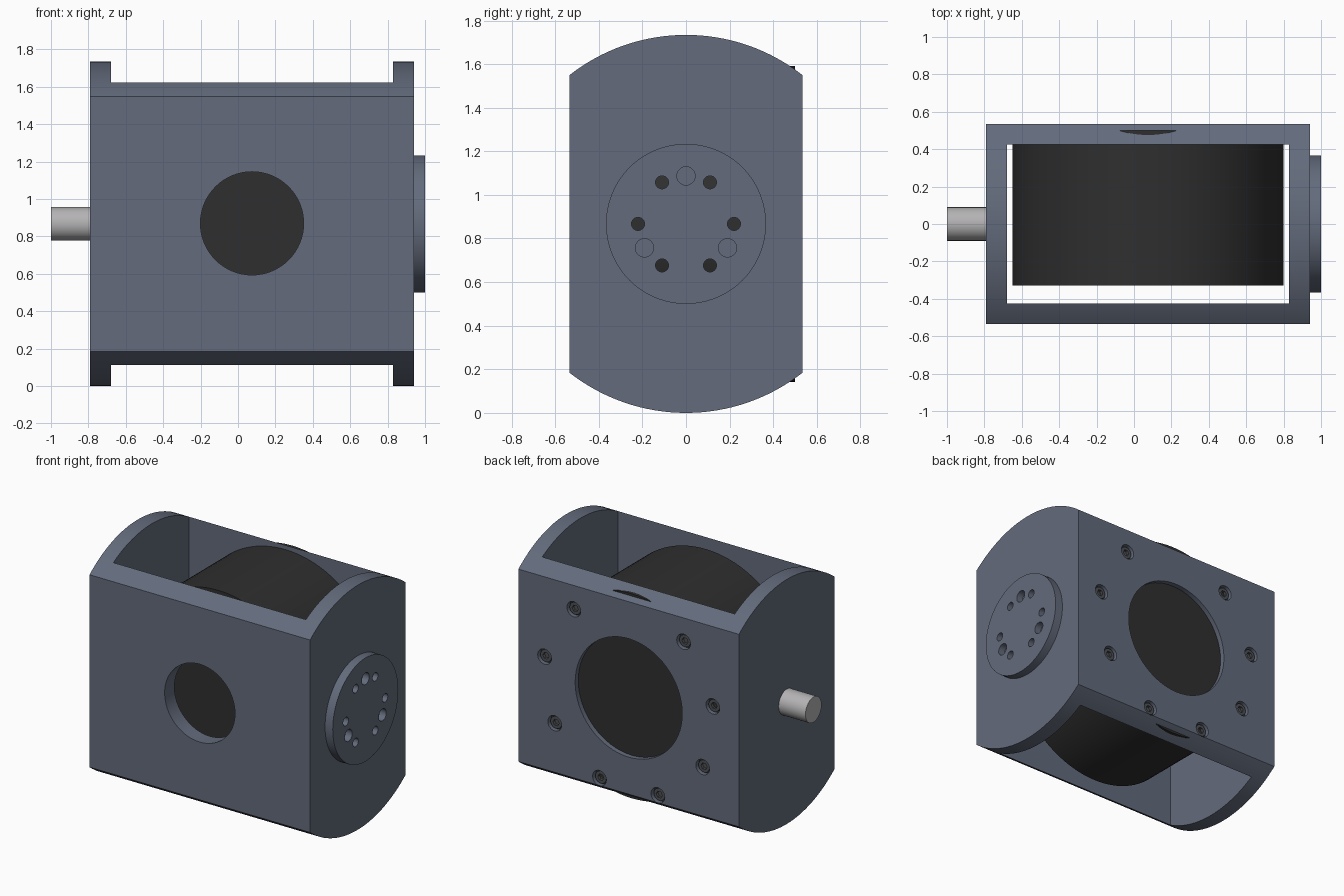
import bpy
import bmesh
from math import cos, sin, radians, sqrt, asin, pi
from mathutils import Matrix, Vector

cube = bpy.data.objects.get("Cube")
if cube:
    bpy.data.objects.remove(cube, do_unlink=True)


def material(name, color):
    mat = bpy.data.materials.new(name)
    mat.use_nodes = True
    mat.diffuse_color = (*color, 1)
    mat.node_tree.nodes["Principled BSDF"].inputs["Base Color"].default_value = (*color, 1)
    return mat


slate = material("slate blue metal", (0.125, 0.147, 0.2))
black = material("black housing", (0.028, 0.028, 0.028))
steel = material("pale steel", (0.46, 0.45, 0.46))
dark_steel = material("dark screw steel", (0.075, 0.08, 0.09))

CX, CZ = 0.075, 0.867      # drum axis
HALF_Y, WALL = 0.535, 0.11
X0, X1 = -0.79, 0.94       # frame ends


def finish(bm, name, mat):
    bmesh.ops.recalc_face_normals(bm, faces=bm.faces[:])
    mesh = bpy.data.meshes.new(name)
    bm.to_mesh(mesh)
    bm.free()
    obj = bpy.data.objects.new(name, mesh)
    bpy.context.collection.objects.link(obj)
    mesh.materials.append(mat)
    return obj


def prism(name, axis, start, end, outline, mat):
    """Extrude a closed outline of 3D points along an axis."""
    bm = bmesh.new()
    direction = Vector((1, 0, 0)) if axis == "x" else Vector((0, 1, 0))
    face = bm.faces.new([bm.verts.new(Vector(p) + direction * start) for p in outline])
    extruded = bmesh.ops.extrude_face_region(bm, geom=[face])["geom"]
    verts = [g for g in extruded if isinstance(g, bmesh.types.BMVert)]
    bmesh.ops.translate(bm, verts=verts, vec=direction * (end - start))
    return finish(bm, name, mat)


def cylinder(name, axis, start, end, u, z, radius, mat, sides=64):
    """Cylinder along x or y; u is the other horizontal coordinate."""
    pts = []
    for i in range(sides):
        a = 2 * pi * i / sides
        h, v = u + radius * cos(a), z + radius * sin(a)
        pts.append((0, h, v) if axis == "x" else (h, 0, v))
    return prism(name, axis, start, end, pts, mat)


def box(name, low, high, mat):
    low, high = Vector(low), Vector(high)
    bm = bmesh.new()
    bmesh.ops.create_cube(bm, size=1, matrix=Matrix.Translation((low + high) / 2)
                          @ Matrix.Diagonal((*(high - low), 1)))
    return finish(bm, name, mat)


def cut(targets, cutter):
    for obj in targets:
        mod = obj.modifiers.new("cut", "BOOLEAN")
        mod.operation, mod.solver, mod.object = "DIFFERENCE", "EXACT", cutter
        bpy.context.view_layer.objects.active = obj
        bpy.ops.object.modifier_apply(modifier=mod.name)
    bpy.data.objects.remove(cutter, do_unlink=True)


# Frame: round bar with flat front and back, hollowed from top to bottom
outline = []
half = asin(HALF_Y / CZ)
for turn in (0, pi):
    for i in range(33):
        a = turn - half + 2 * half * i / 32
        outline.append((0, CZ * sin(a), CZ + CZ * cos(a)))
frame = prism("frame", "x", X0, X1, outline, slate)
cut([frame], box("opening", (X0 + WALL, -HALF_Y + WALL, -1),
                 (X1 - WALL, HALF_Y - WALL, 3), slate))

# Front and back window holes
cut([frame], cylinder("front_hole", "y", -1, 0, CX, CZ + 0.003, 0.276, slate))
cut([frame], cylinder("back_hole", "y", 0, 1, CX, CZ, 0.42, slate))

# Drum seated in the back wall
drum = cylinder("drum", "y", -0.33, 0.50, CX, CZ, 0.725, black, 96)

# Output flange with through holes and shallow dowel holes
flange = cylinder("flange", "x", X1 - 0.01, 1.0, 0, CZ, 0.367, slate, 96)
for i in range(6):
    a = radians(60 * i)
    cut([frame, flange], cylinder("bolt_hole", "x", 0.78, 1.1, 0.22 * cos(a),
                                  CZ + 0.22 * sin(a), 0.03, slate, 24))
for i in range(3):
    a = radians(90 + 120 * i)
    cut([flange], cylinder("dowel_hole", "x", 0.95, 1.1, 0.22 * cos(a),
                           CZ + 0.22 * sin(a), 0.042, slate, 32))

# Input shaft
shaft = cylinder("shaft", "x", -1.0, X0 + 0.03, 0, CZ, 0.09, steel, 48)

# Recessed socket screws around the back window, none at the top
screws = []
for i in range(1, 9):
    a = radians(90 + 40 * i)
    x, z = CX + 0.67 * cos(a), CZ + 0.67 * sin(a)
    cut([frame], cylinder("screw_hole", "y", 0.46, 1, x, z, 0.054, slate, 32))
    screw = cylinder("back_screw", "y", 0.47, 0.52, x, z, 0.043, dark_steel, 24)
    cut([screw], cylinder("socket", "y", 0.50, 0.6, x, z, 0.024, dark_steel, 6))
    screws.append(screw)

# Smooth the round walls and keep the edges sharp
for obj in bpy.context.view_layer.objects:
    obj.select_set(False)
for obj in [frame, drum, flange, shaft] + screws:
    obj.select_set(True)
bpy.context.view_layer.objects.active = frame
bpy.ops.object.shade_smooth_by_angle(angle=radians(28))
